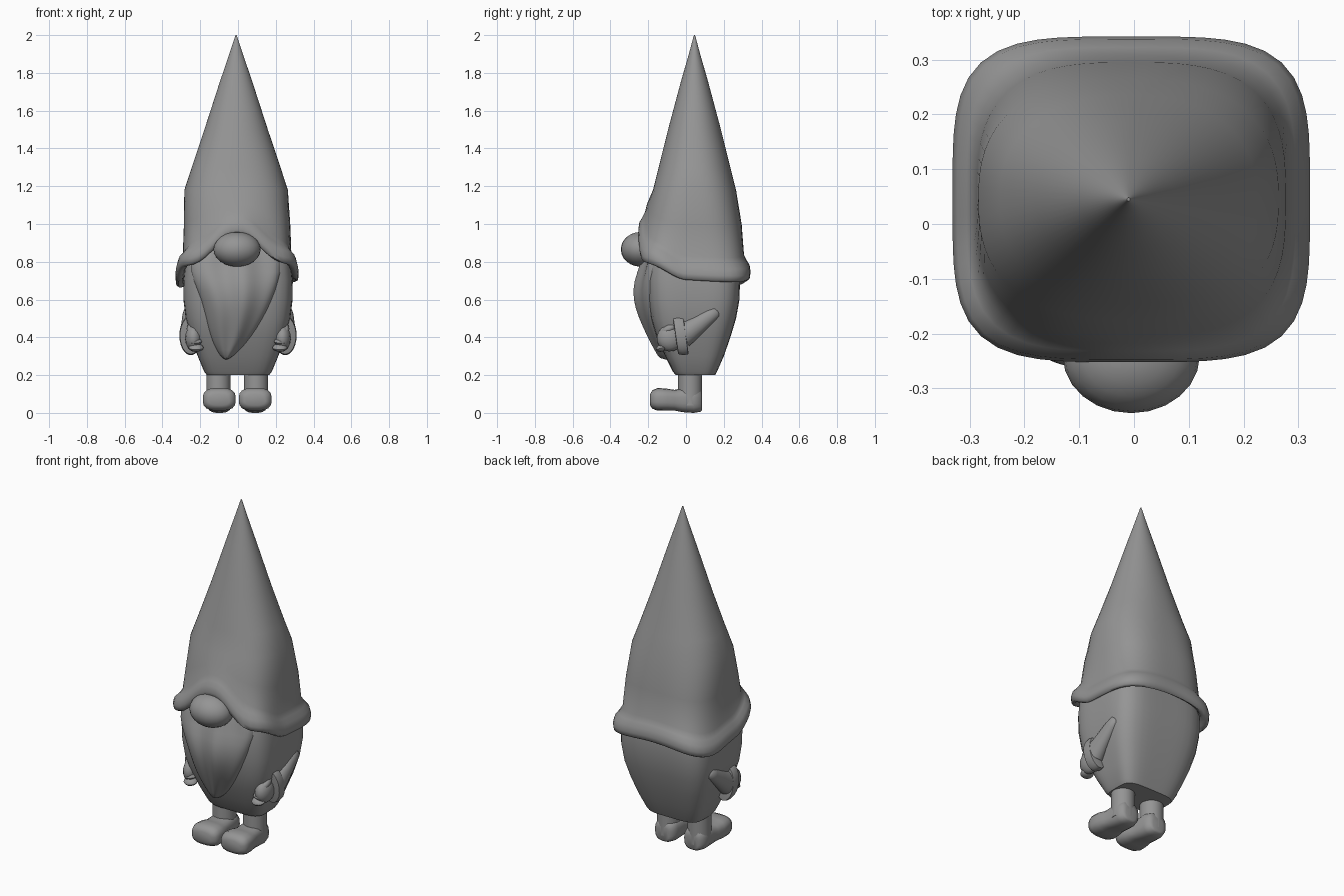
import bpy, bmesh, math
from mathutils import Vector, Matrix

if "Cube" in bpy.data.objects:
    bpy.data.objects.remove(bpy.data.objects["Cube"])

clay = bpy.data.materials.new("clay_grey")
clay.diffuse_color = (0.3, 0.3, 0.3, 1)
clay.use_nodes = True
clay.node_tree.nodes["Principled BSDF"].inputs["Base Color"].default_value = clay.diffuse_color


def finish(bm, name, angle=50, levels=0):
    bmesh.ops.recalc_face_normals(bm, faces=bm.faces)
    me = bpy.data.meshes.new(name)
    bm.to_mesh(me)
    bm.free()
    ob = bpy.data.objects.new(name, me)
    bpy.context.collection.objects.link(ob)
    me.materials.append(clay)
    if levels:
        ob.modifiers.new("smooth", 'SUBSURF').levels = levels
        ob.modifiers["smooth"].render_levels = levels
    bpy.ops.object.select_all(action='DESELECT')
    ob.select_set(True)
    bpy.context.view_layer.objects.active = ob
    bpy.ops.object.shade_smooth_by_angle(angle=math.radians(angle))
    return ob


def loft(name, rings, **kw):
    """Skin closed rings of equal point count and cap both ends."""
    bm = bmesh.new()
    rows = [[bm.verts.new(p) for p in r] for r in rings]
    n = len(rows[0])
    for a, b in zip(rows, rows[1:]):
        for i in range(n):
            j = (i + 1) % n
            bm.faces.new((a[i], a[j], b[j], b[i]))
    bm.faces.new(rows[0])
    bm.faces.new(rows[-1])
    return finish(bm, name, **kw)


def squircle(rx, ry, power, count):
    """Rounded square outline, from an ellipse (power 2) to nearly square."""
    pts = []
    for i in range(count):
        t = 2 * math.pi * i / count
        c, s = math.cos(t), math.sin(t)
        k = (abs(c) ** power + abs(s) ** power) ** (-1 / power)
        pts.append((rx * c * k, ry * s * k))
    return pts


def ellipsoid(name, center, radii, rot=(0, 0, 0), seg=24):
    bm = bmesh.new()
    m = Matrix.Translation(center)
    for a, ax in zip(rot, 'XYZ'):
        m = m @ Matrix.Rotation(a, 4, ax)
    m = m @ Matrix.Diagonal((*radii, 1))
    bmesh.ops.create_uvsphere(bm, u_segments=seg, v_segments=seg // 2, radius=1, matrix=m)
    return finish(bm, name)


# body: rounded box swelling upward (z, half width, front y, back y)
body = [(0.2, 0.165, -0.055, 0.155), (0.22, 0.18, -0.07, 0.165), (0.3, 0.213, -0.11, 0.2),
        (0.4, 0.25, -0.155, 0.235), (0.5, 0.277, -0.185, 0.265), (0.6, 0.289, -0.2, 0.283),
        (0.7, 0.29, -0.205, 0.286), (0.8, 0.28, -0.2, 0.275), (0.95, 0.25, -0.17, 0.24)]
loft("body", [[(x, y + (f + b) / 2, z) for x, y in squircle(w, (b - f) / 2, 4.5, 48)]
              for z, w, f, b in body], angle=40)


# hat: cone above, wavy rolled hem that arches over the nose
def hem(x, y):
    front = max(0, min(1, -y / 0.2))
    front = front * front * (3 - 2 * front)
    wave = 0.012 * math.sin(9 * x + 5 * y)
    low = -0.025 * math.exp(-((x + 0.3) ** 2 + (y - 0.2) ** 2) / 0.015)
    return 0.7 + front * (0.07 + 0.18 * math.exp(-(abs(x) / 0.16) ** 2.4)) + wave + low


hat_rings = []
# absolute rows (z, half width, half depth, power)
for z, w, d, p in [(2, 0.003, 0.003, 2), (1.9, 0.036, 0.03, 2), (1.75, 0.087, 0.073, 2),
                   (1.5, 0.168, 0.14, 2.1), (1.3, 0.235, 0.19, 2.3), (1.18, 0.274, 0.22, 2.5)]:
    hat_rings.append([(x - 0.01, y + 0.045, z) for x, y in squircle(w, d, p, 64)])
# hem rows (offset above hem, half width, half depth, power)
for dz, w, d, p in [(0.2, 0.282, 0.25, 3), (0.125, 0.288, 0.262, 3.4), (0.095, 0.3, 0.277, 3.7),
                    (0.07, 0.317, 0.292, 4), (0.035, 0.326, 0.297, 4), (0.008, 0.323, 0.293, 4),
                    (0, 0.31, 0.28, 4), (0.012, 0.29, 0.262, 4), (0.09, 0.25, 0.22, 4)]:
    ring = []
    for x, y in squircle(w, d, p, 64):
        h = hem(x, y + 0.045)
        z = h + dz
        if dz == 0.2:
            z = 0.5 * (z + 1.08)
        ring.append((x - 0.005, y + 0.045, min(z, 1.15)))
    hat_rings.append(ring)
loft("hat", hat_rings, angle=60)

# beard: tapered sheet with flowing folds (z, left, right, edge y, front y)
beard_rings = []
for z, l, r, e, f in [(0.92, -0.2, 0.2, -0.16, -0.21), (0.79, -0.272, 0.245, -0.175, -0.225),
                      (0.7, -0.245, 0.225, -0.19, -0.268), (0.6, -0.2, 0.19, -0.19, -0.275),
                      (0.5, -0.175, 0.14, -0.18, -0.245), (0.4, -0.15, 0.075, -0.15, -0.2),
                      (0.33, -0.115, 0.01, -0.125, -0.165), (0.28, -0.078, -0.05, -0.11, -0.138)]:
    ring, N = [], 16
    for i in range(N + 1):
        u = i / N
        bulge = math.sin(math.pi * u) ** 0.6 if 0 < i < N else 0
        fold = 0.012 * math.sin(u * 15 + 3 * z) * bulge * (r - l) / 0.4
        ring.append((l + (r - l) * u, e + (f - e) * bulge + fold, z))
    for i in range(N - 1, 0, -1):
        ring.append((l + (r - l) * i / N, e + 0.04, z))
    beard_rings.append(ring)
loft("beard", beard_rings, angle=60, levels=1)

# nose
ellipsoid("nose", (-0.005, -0.24, 0.866), (0.125, 0.105, 0.092))

for side, s in (("left", -1), ("right", 1)):
    # leg
    bm = bmesh.new()
    bmesh.ops.create_cone(bm, cap_ends=True, segments=24, radius1=0.064, radius2=0.064, depth=0.19,
                          matrix=Matrix.Translation((s * 0.1 - 0.004, 0.022, 0.135)))
    finish(bm, side + "_leg")

    # shoe, lofted from heel to toe (y, half width, bottom, top)
    shoe = [(0.085, 0.035, 0.015, 0.09), (0.078, 0.056, 0.006, 0.12), (0.04, 0.068, 0, 0.135),
            (-0.02, 0.068, 0.004, 0.13), (-0.06, 0.075, 0.012, 0.122), (-0.1, 0.086, 0.012, 0.128),
            (-0.15, 0.087, 0.012, 0.132), (-0.178, 0.078, 0.022, 0.12), (-0.19, 0.055, 0.04, 0.1)]
    loft(side + "_shoe", [[(s * 0.095 - 0.004 + x, y, (a + b) / 2 + z)
                           for x, z in squircle(w, (b - a) / 2, 3, 24)]
                          for y, w, a, b in shoe], angle=60)

    # sleeve, widening from a blunt tip down to the cuff (x, y, z, radius)
    path = [(0.262, 0.172, 0.54, 0.012), (0.264, 0.16, 0.535, 0.03), (0.264, 0.13, 0.515, 0.038),
            (0.262, 0.07, 0.47, 0.048), (0.258, 0.02, 0.435, 0.058), (0.254, -0.02, 0.41, 0.068)]
    way = Vector((0, -0.83, -0.55))
    up = Vector((0, -0.55, 0.83))
    loft(side + "_sleeve", [[Vector((s * (x + r * 0.8 * math.cos(t)), y, z)) + up * r * math.sin(t)
                             for t in (2 * math.pi * i / 20 for i in range(20))]
                            for x, y, z, r in path])

    # cuff ring, a tilted band round the sleeve end
    band = [(-0.028, 0.9), (-0.026, 1.02), (0, 1.08), (0.026, 1.02), (0.028, 0.9)]
    tilt = math.radians(8)
    loft(side + "_cuff", [[(s * (0.25 + 0.056 * k * math.cos(t)),
                            -0.028 + d - 0.1 * k * math.sin(t) * math.sin(tilt),
                            0.41 + 0.097 * k * math.sin(t))
                           for t in (2 * math.pi * i / 24 for i in range(24))]
                          for d, k in band], angle=40)

    # hand with curled fingers
    ellipsoid(side + "_palm", (s * 0.235, -0.085, 0.395), (0.045, 0.07, 0.07), (0.3, 0, 0), 16)
    for i in range(3):
        ellipsoid(f"{side}_finger_{i + 1}", (s * (0.222 + 0.006 * i), -0.125 + 0.008 * i, 0.345 + 0.035 * i),
                  (0.04, 0.036, 0.02), (0.3, 0, 0), 12)
    ellipsoid(side + "_thumb", (s * 0.25, -0.09, 0.445), (0.022, 0.045, 0.022), (0.5, 0, 0), 12)
